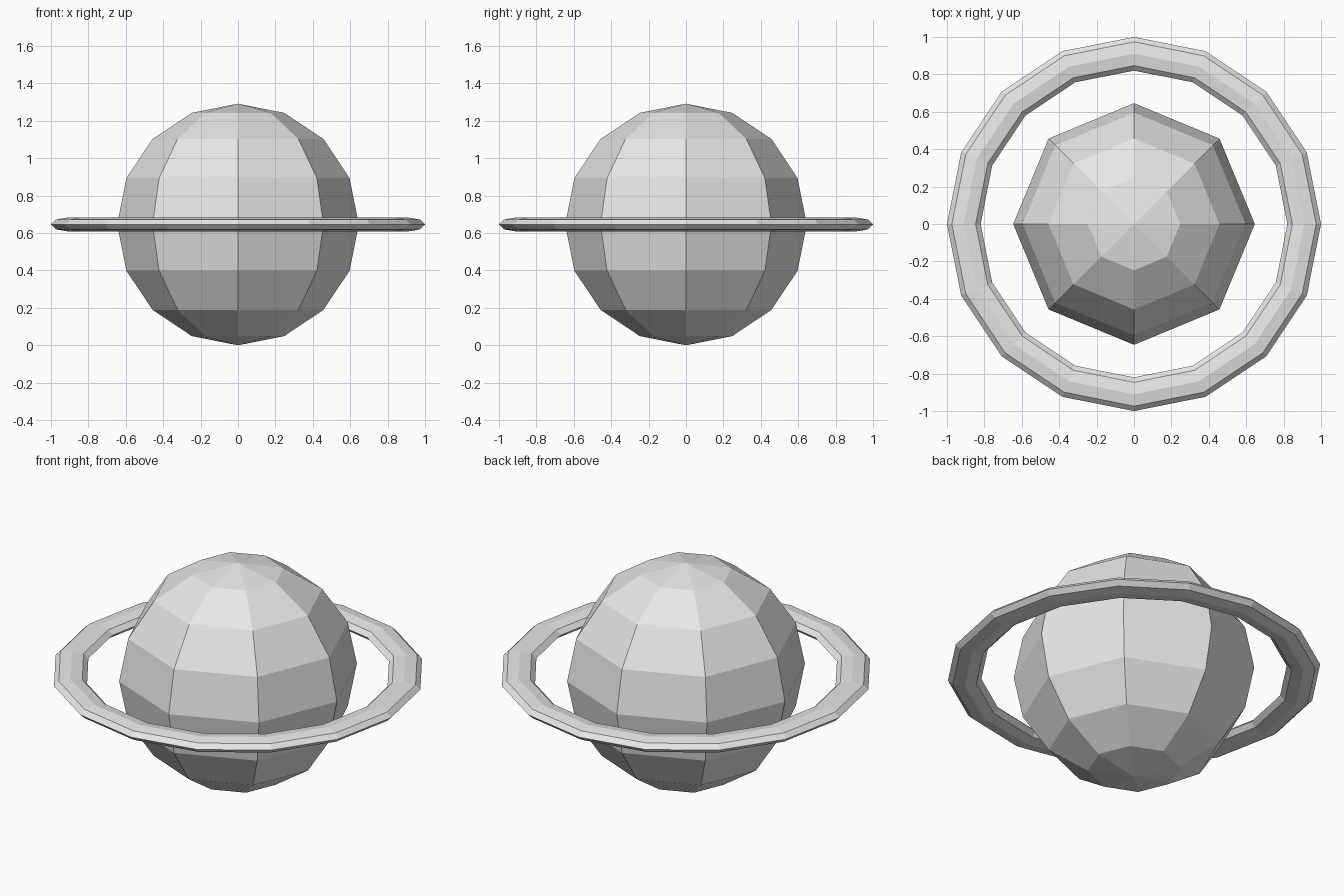
import bpy
import bmesh
from math import cos, sin, tau

old = bpy.data.objects.get("Cube")
if old:
    bpy.data.objects.remove(old, do_unlink=True)

CENTRE_Z = 0.646

# One plain grey for the whole model
grey = bpy.data.materials.new("light grey")
grey.use_nodes = True
colour = (0.8, 0.8, 0.8, 1.0)
grey.diffuse_color = colour
grey.node_tree.nodes["Principled BSDF"].inputs["Base Color"].default_value = colour


def add_object(name, bm):
    bmesh.ops.recalc_face_normals(bm, faces=bm.faces)
    mesh = bpy.data.meshes.new(name)
    bm.to_mesh(mesh)
    bm.free()
    mesh.materials.append(grey)
    obj = bpy.data.objects.new(name, mesh)
    obj.location.z = CENTRE_Z
    bpy.context.collection.objects.link(obj)
    return obj


# Planet: faceted ball with corners on the x and y axes
bm = bmesh.new()
bmesh.ops.create_uvsphere(bm, u_segments=8, v_segments=8, radius=CENTRE_Z)
add_object("planet", bm)


# Ring: flattened eight-sided section swept around the planet
def ring(name, radius, half_width, half_height, steps=16, sides=8):
    bm = bmesh.new()
    loops = []
    for i in range(steps):
        a = tau * i / steps
        loop = []
        for j in range(sides):
            b = tau * j / sides
            r = radius + half_width * cos(b)
            loop.append(bm.verts.new((r * cos(a), r * sin(a), half_height * sin(b))))
        loops.append(loop)
    for i in range(steps):
        here, there = loops[i], loops[(i + 1) % steps]
        for j in range(sides):
            k = (j + 1) % sides
            bm.faces.new((here[j], there[j], there[k], here[k]))
    return add_object(name, bm)


ring("ring", 0.91, 0.09, 0.037)
